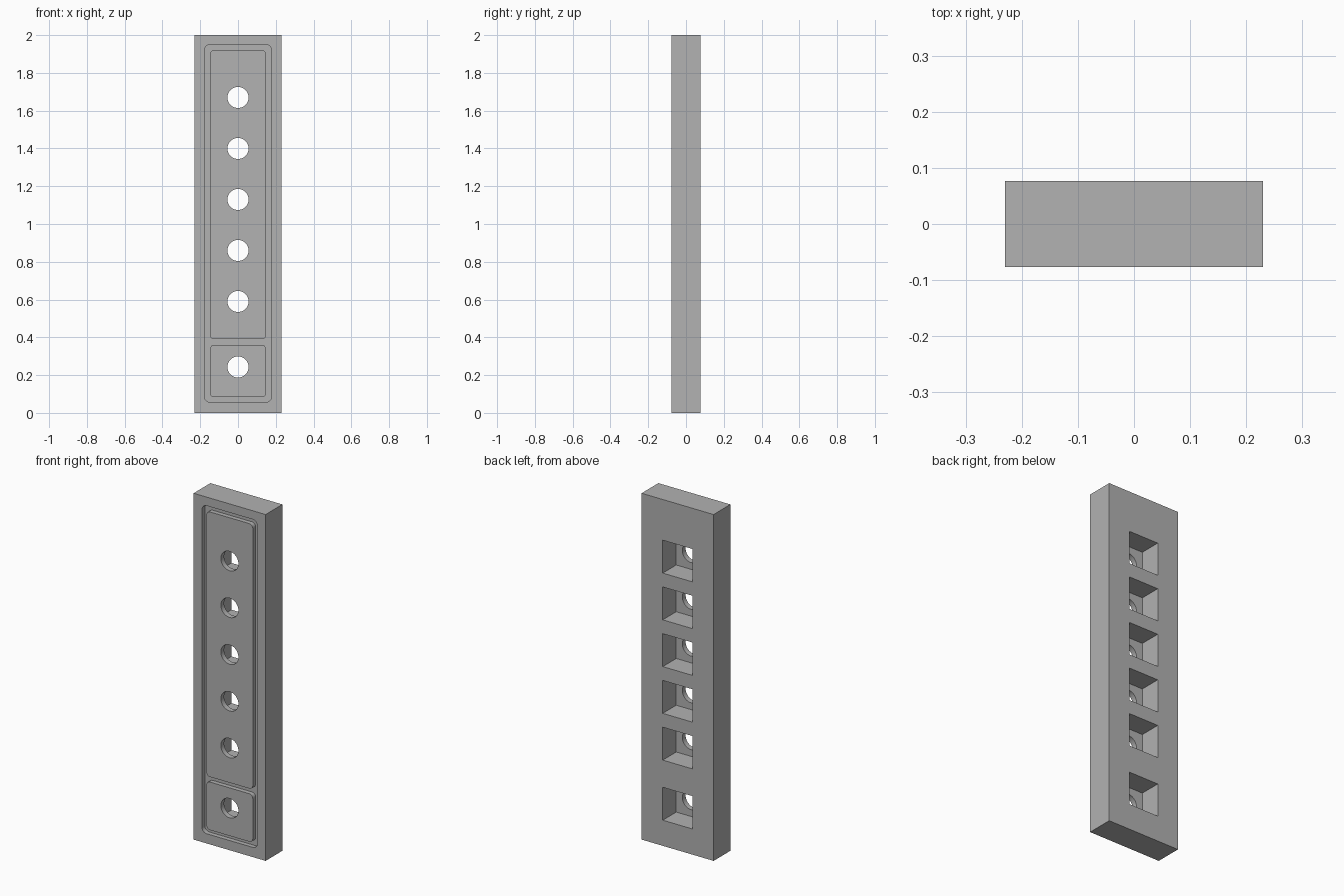
import bpy
import bmesh
from math import cos, sin, pi, radians

old = bpy.data.objects.get("Cube")
if old:
    bpy.data.objects.remove(old, do_unlink=True)

HALF_W, HALF_D, HEIGHT = 0.23, 0.0765, 2.0
FRONT = -HALF_D
GROOVE_FLOOR = FRONT + 0.026
POCKET_FLOOR = FRONT + 0.03
HOLES = [0.243] + [0.59 + 0.27 * i for i in range(5)]

grey = bpy.data.materials.new("plain grey")
grey.use_nodes = True
colour = (0.445, 0.445, 0.445, 1)
grey.diffuse_color = colour
grey.node_tree.nodes["Principled BSDF"].inputs["Base Color"].default_value = colour


def rounded(half_w, z0, z1, r, steps=6):
    """Rounded rectangle outline in x and z."""
    pts = []
    corners = [(half_w - r, z1 - r), (r - half_w, z1 - r),
               (r - half_w, z0 + r), (half_w - r, z0 + r)]
    for quarter, (cx, cz) in enumerate(corners):
        for i in range(steps + 1):
            a = (quarter + i / steps) * pi / 2
            pts.append((cx + r * cos(a), cz + r * sin(a)))
    return pts


def rectangle(half_w, z0, z1):
    return [(half_w, z1), (-half_w, z1), (-half_w, z0), (half_w, z0)]


def circle(z, r, n=40):
    return [(r * cos(2 * pi * i / n), z + r * sin(2 * pi * i / n)) for i in range(n)]


def slab(name, outlines, y0, y1):
    """Extrude each outline from y0 to y1."""
    bm = bmesh.new()
    for pts in outlines:
        front = bm.faces.new([bm.verts.new((x, y0, z)) for x, z in pts])
        out = bmesh.ops.extrude_face_region(bm, geom=[front], use_keep_orig=True)
        verts = [g for g in out["geom"] if isinstance(g, bmesh.types.BMVert)]
        bmesh.ops.translate(bm, vec=(0, y1 - y0, 0), verts=verts)
    bmesh.ops.recalc_face_normals(bm, faces=bm.faces)
    mesh = bpy.data.meshes.new(name)
    bm.to_mesh(mesh)
    bm.free()
    mesh.materials.append(grey)
    obj = bpy.data.objects.new(name, mesh)
    bpy.context.collection.objects.link(obj)
    return obj


def combine(target, tool, operation):
    """Apply a boolean and discard the tool."""
    tool.hide_render = True
    mod = target.modifiers.new(tool.name, "BOOLEAN")
    mod.object, mod.operation, mod.solver = tool, operation, "EXACT"
    bpy.ops.object.select_all(action="DESELECT")
    bpy.context.view_layer.objects.active = target
    target.select_set(True)
    bpy.ops.object.modifier_apply(modifier=mod.name)
    bpy.data.objects.remove(tool, do_unlink=True)


# Main block
body = slab("housing_block", [rectangle(HALF_W, 0, HEIGHT)], FRONT, HALF_D)

# Rounded recess in the front, with two panels standing in it
recess = slab("recess_cutter", [rounded(0.177, 0.056, 1.95, 0.03)], FRONT - 0.1, GROOVE_FLOOR)
combine(body, recess, "DIFFERENCE")
panels = slab("front_panels", [rounded(0.148, 0.39, 1.92, 0.022),
                               rounded(0.148, 0.083, 0.36, 0.022)], FRONT, 0)
combine(body, panels, "UNION")

# Square pockets in the back
pockets = slab("pocket_cutter", [rectangle(0.095, z - 0.095, z + 0.095) for z in HOLES],
               POCKET_FLOOR, HALF_D + 0.1)
combine(body, pockets, "DIFFERENCE")

# Round holes through the panels into the pockets
holes = slab("hole_cutter", [circle(z, 0.056) for z in HOLES], FRONT - 0.1, 0)
combine(body, holes, "DIFFERENCE")

bpy.ops.object.shade_smooth_by_angle(angle=radians(30))
